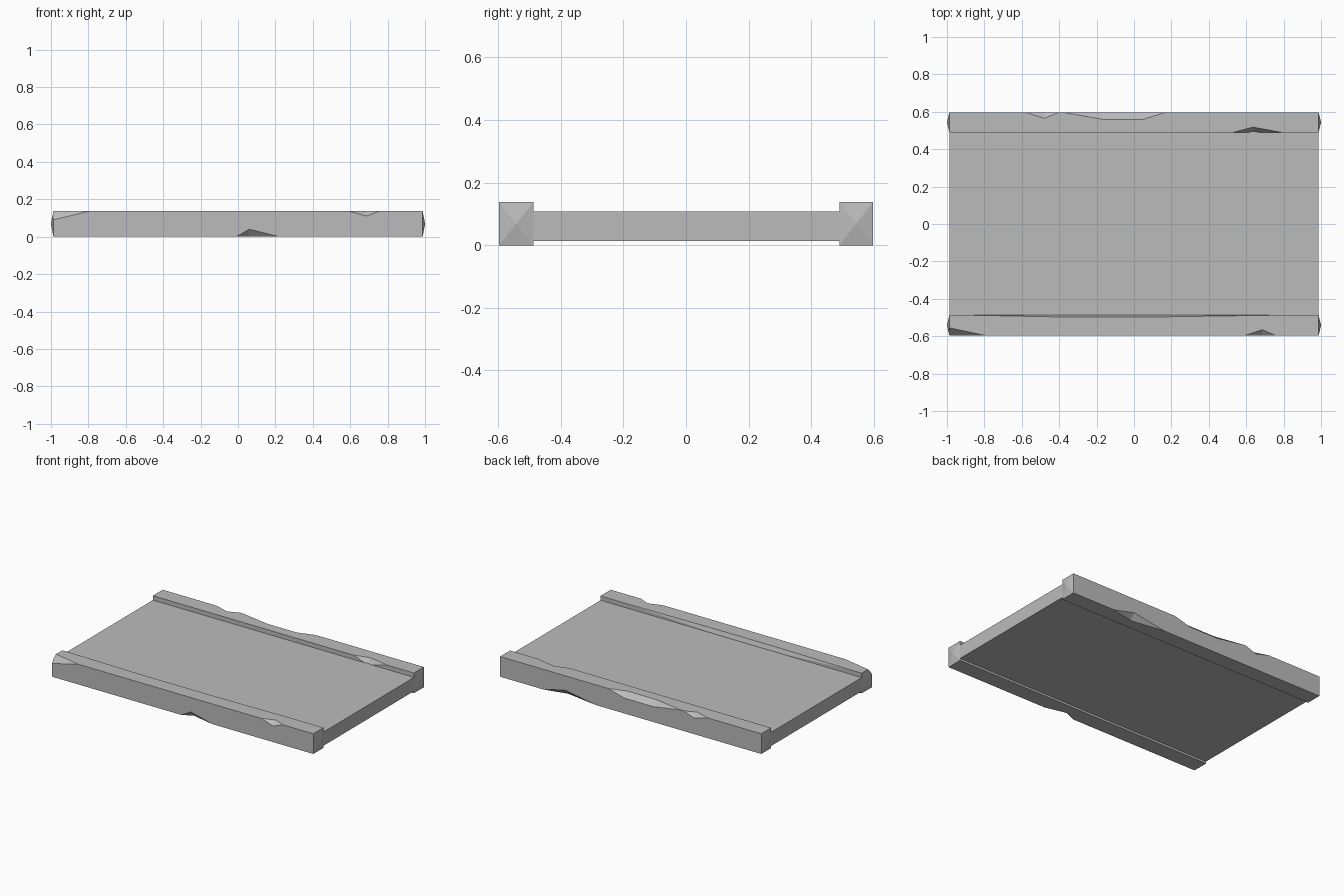
import bpy
import bmesh
from mathutils import Vector

if "Cube" in bpy.data.objects:
    bpy.data.objects.remove(bpy.data.objects["Cube"], do_unlink=True)

stone = bpy.data.materials.new("grey stone")
stone.use_nodes = True
COLOR = (0.5, 0.5, 0.5, 1)
stone.diffuse_color = COLOR
stone.node_tree.nodes["Principled BSDF"].inputs["Base Color"].default_value = COLOR

HALF, TOP = 0.987, 0.138
INNER, OUTER = 0.49, 0.597


def finish(bm, name):
    bmesh.ops.recalc_face_normals(bm, faces=bm.faces)
    mesh = bpy.data.meshes.new(name)
    bm.to_mesh(mesh)
    bm.free()
    mesh.materials.append(stone)
    ob = bpy.data.objects.new(name, mesh)
    bpy.context.collection.objects.link(ob)
    return ob


def box(bm, x, y0, y1, z0, z1):
    verts = bmesh.ops.create_cube(bm, size=1)["verts"]
    for v in verts:
        v.co = (x * 2 * v.co.x, y1 if v.co.y > 0 else y0, z1 if v.co.z > 0 else z0)


def rail(name, y0, y1):
    """Square beam whose ends bulge into shallow points."""
    bm = bmesh.new()
    box(bm, HALF, y0, y1, 0, TOP)
    ends = [f for f in bm.faces if abs(f.calc_center_median().x) > 0.5]
    for v in bmesh.ops.poke(bm, faces=ends)["verts"]:
        v.co.x = 1 if v.co.x > 0 else -1
    return finish(bm, name)


def chip(target, edge_y, edge_z, x0, x1, mids, y_in, z_in):
    """Knock a wedge off a long edge, deepest at the mids."""
    side = [Vector((m, edge_y, z_in)) for m in mids]
    flat = [Vector((m, y_in, edge_z)) for m in mids]
    points = []
    for s, f in zip(side, flat):
        points += [s + (s - f) * 0.4, f + (f - s) * 0.4]
    for x, i in ((x0, 0), (x1, -1)):
        a = Vector((x, edge_y, edge_z))
        points.append(a + (a - (side[i] + flat[i]) / 2) * 0.4)
    bm = bmesh.new()
    for p in points:
        bm.verts.new(p)
    bmesh.ops.convex_hull(bm, input=bm.verts)
    cutter = finish(bm, "chip_cutter")
    mod = target.modifiers.new("chip", "BOOLEAN")
    mod.operation = "DIFFERENCE"
    mod.solver = "EXACT"
    mod.object = cutter
    bpy.context.view_layer.objects.active = target
    bpy.ops.object.modifier_apply(modifier=mod.name)
    bpy.data.objects.remove(cutter, do_unlink=True)


# Deck slab between the rails
bm = bmesh.new()
box(bm, HALF, -INNER - 0.02, INNER + 0.02, 0.014, 0.108)
finish(bm, "deck_slab")

# Front rail with a broken corner and chips
front = rail("front_rail", -OUTER, -INNER + 0.003)
chip(front, -OUTER, TOP, 0.59, 0.76, [0.685], -0.565, 0.11)
chip(front, -OUTER, TOP, -0.79, -1.2, [-HALF], -0.555, 0.09)
chip(front, -OUTER, 0, -0.01, 0.22, [0.06], -0.56, 0.04)
chip(front, -INNER + 0.003, TOP, -0.9, 0.78, [-0.39, 0.12], -0.497, 0.11)

# Back rail with chips
back = rail("back_rail", INNER, OUTER)
chip(back, OUTER, TOP, -0.58, -0.4, [-0.48], 0.565, 0.11)
chip(back, OUTER, TOP, -0.38, 0.17, [-0.17, 0.05], 0.56, 0.105)
chip(back, OUTER, 0, 0.26, 0.66, [0.5], 0.56, 0.04)
chip(back, INNER, TOP, 0.53, 0.79, [0.635], 0.518, 0.1)
